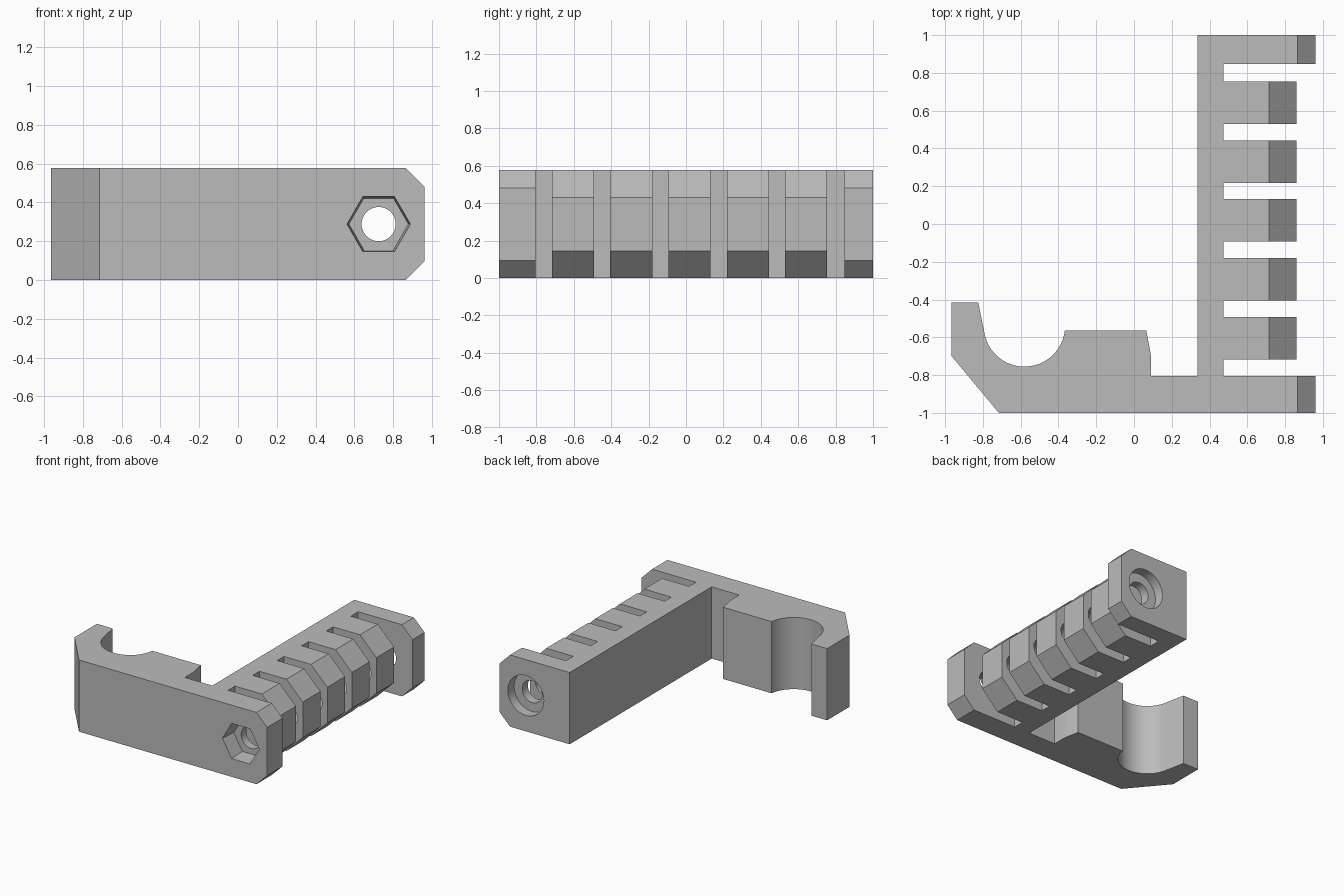
import bpy, bmesh
from math import sin, cos, pi, radians

if "Cube" in bpy.data.objects:
    bpy.data.objects.remove(bpy.data.objects["Cube"], do_unlink=True)

HEIGHT = 0.577
BORE_X, BORE_Z = 0.725, HEIGHT / 2

grey = bpy.data.materials.new("plain grey")
grey.use_nodes = True
grey.diffuse_color = (0.5, 0.5, 0.5, 1)
grey.node_tree.nodes["Principled BSDF"].inputs["Base Color"].default_value = (0.5, 0.5, 0.5, 1)


def loft(name, ring_a, ring_b):
    """Closed solid between two matching outlines."""
    bm = bmesh.new()
    a = [bm.verts.new(p) for p in ring_a]
    b = [bm.verts.new(p) for p in ring_b]
    bm.faces.new(a)
    bm.faces.new(b)
    for i in range(len(a)):
        j = (i + 1) % len(a)
        bm.faces.new((a[i], a[j], b[j], b[i]))
    bmesh.ops.recalc_face_normals(bm, faces=bm.faces)
    mesh = bpy.data.meshes.new(name)
    bm.to_mesh(mesh)
    bm.free()
    mesh.materials.append(grey)
    obj = bpy.data.objects.new(name, mesh)
    bpy.context.collection.objects.link(obj)
    return obj


def activate(obj):
    bpy.ops.object.select_all(action='DESELECT')
    obj.select_set(True)
    bpy.context.view_layer.objects.active = obj


def cut(target, cutter):
    activate(target)
    mod = target.modifiers.new("cut", 'BOOLEAN')
    mod.operation = 'DIFFERENCE'
    mod.solver = 'EXACT'
    mod.object = cutter
    bpy.ops.object.modifier_apply(modifier=mod.name)
    bpy.data.objects.remove(cutter, do_unlink=True)


def bore(name, sides, y0, r0, y1, r1):
    """Cutter around the bore axis, which runs along y."""
    def ring(y, r):
        return [(BORE_X + r * cos(2 * pi * i / sides), y, BORE_Z + r * sin(2 * pi * i / sides))
                for i in range(sides)]
    return loft(name, ring(y0, r0), ring(y1, r1))


# Plan outline: front plate, comb of grip ribs, back flange, spine
outline = [(-0.715, -1), (0.96, -1), (0.96, -0.805), (0.475, -0.805)]
for i in range(5):
    y = -0.717 + 0.3117 * i
    outline += [(0.475, y), (0.86, y), (0.86, y + 0.225), (0.475, y + 0.225)]
outline += [(0.475, 0.848), (0.96, 0.848), (0.96, 1), (0.335, 1), (0.335, -0.805)]

# Raised block beside the hook, with its slightly curved side
outline += [(0.09, -0.805), (0.09, -0.7), (0.085, -0.667), (0.065, -0.565)]

# Round cradle and hook tip
STEPS = 40
for i in range(STEPS + 1):
    t = radians(-6.5 - 163.5 * i / STEPS)
    outline.append((-0.58 + 0.215 * cos(t), -0.54 + 0.215 * sin(t)))
outline += [(-0.825, -0.415), (-0.965, -0.415), (-0.965, -0.7)]

body = loft("grip_with_hook", [(x, y, 0) for x, y in outline],
            [(x, y, HEIGHT) for x, y in outline])

# Chamfers on the outer edges of the flanges and the ribs
for y0, y1, x, size in ((-1.1, -0.76, 0.96, 0.095), (0.8, 1.1, 0.96, 0.095),
                        (-0.76, 0.8, 0.86, 0.145)):
    for top in (False, True):
        e = 0.1
        wedge = [(x - size - e, -e), (x + e, -e), (x + e, size + e)]
        rings = [[(px, y, HEIGHT - pz if top else pz) for px, pz in wedge] for y in (y0, y1)]
        cut(body, loft("chamfer_cutter", *rings))

# Through bore, hexagonal nut pocket in front, round counterbore at the back
cut(body, bore("bore_cutter", 48, -1.1, 0.088, 1.1, 0.088))
cut(body, bore("nut_pocket_cutter", 6, -1.02, 0.165, -0.87, 0.153))
cut(body, bore("counterbore_cutter", 48, 0.92, 0.16, 1.05, 0.16))

activate(body)
bpy.ops.object.shade_smooth_by_angle(angle=radians(20))
